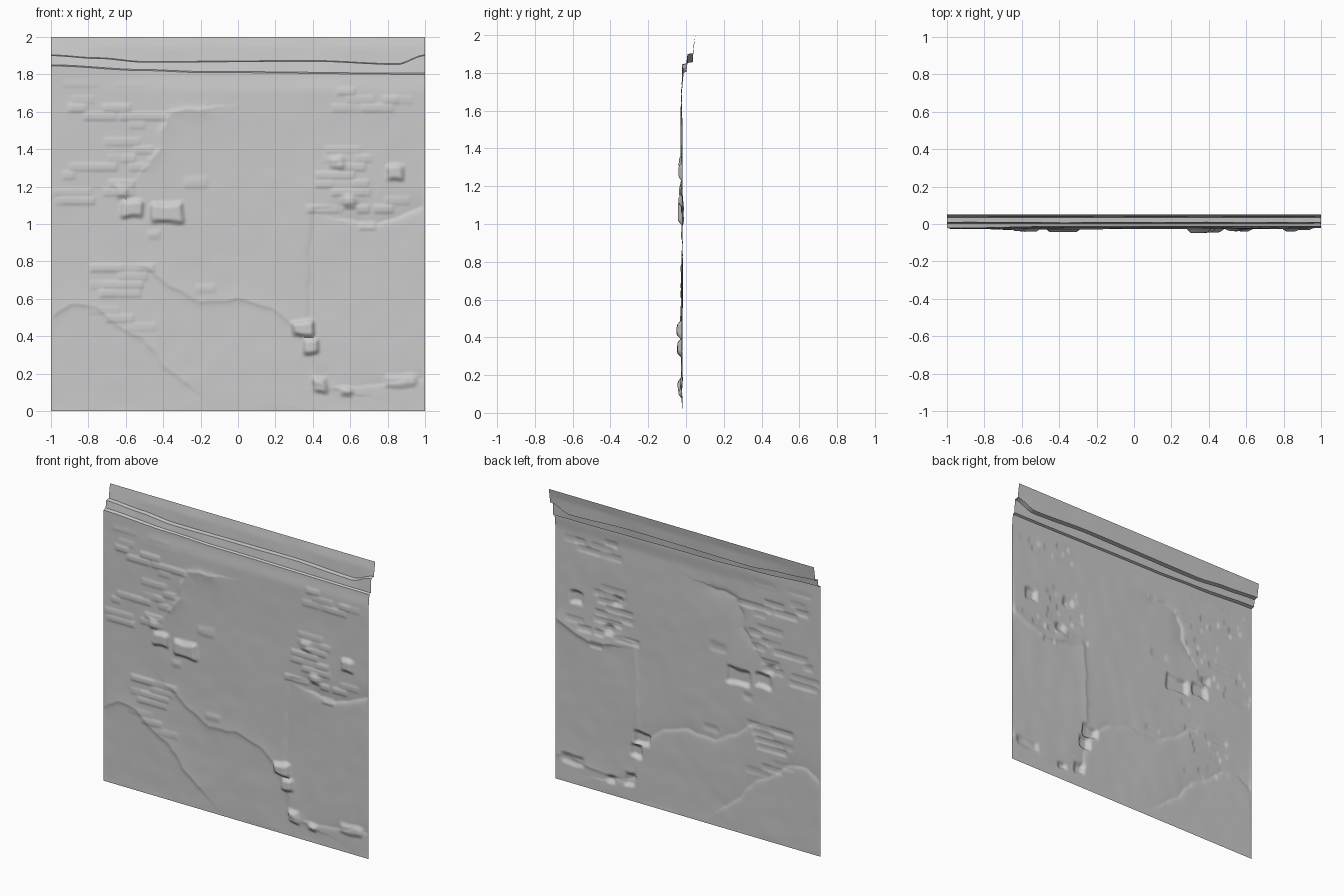
import bpy, math, random
from mathutils import Vector, noise

random.seed(4)
cube = bpy.data.objects.get("Cube")
if cube:
    bpy.data.objects.remove(cube)

COLS, ROWS = 230, 230
WALL_Y = -0.021


def smooth(t):
    t = max(0.0, min(1.0, t))
    return t * t * (3 - 2 * t)


def along(points, x):
    """Height of a wavy ledge line at x."""
    for (x0, z0), (x1, z1) in zip(points, points[1:]):
        if x <= x1:
            return z0 + (z1 - z0) * smooth((x - x0) / (x1 - x0))
    return points[-1][1]


# Ledge lines of the cornice
lower_ledge = [(-1, 1.845), (-.5, 1.82), (-.2, 1.81), (1, 1.8)]
upper_ledge = [(-1, 1.9), (-.75, 1.885), (-.5, 1.865), (.4, 1.87), (.85, 1.853), (1, 1.9)]

# Protruding stones: x, z, half width, half height, depth
stones = [
    (-.38, 1.06, .08, .05, .022), (-.565, 1.08, .05, .04, .02),
    (.35, .44, .05, .035, .025), (.39, .35, .035, .04, .022),
    (.44, .14, .03, .04, .02), (.58, .1, .03, .02, .015),
    (.84, 1.27, .04, .035, .02), (.53, 1.33, .03, .03, .013),
    (.59, 1.12, .03, .03, .015), (.87, .16, .08, .03, .012),
    (-.23, 1.22, .06, .025, .004), (-.17, .65, .055, .02, .004),
    (-.45, .94, .035, .02, .005), (-.62, 1.17, .03, .03, .012),
]

# Broken plaster edges: raised amount and path
edges = [
    (.009, [(-.18, 1.62), (-.36, 1.6), (-.41, 1.5), (-.42, 1.4), (-.47, 1.34)]),
    (.006, [(-1, .5), (-.9, .57), (-.76, .56), (-.65, .46), (-.5, .38), (-.4, .25), (-.28, .15)]),
    (.006, [(-.45, .73), (-.36, .67), (-.2, .58), (0, .6), (.18, .55), (.3, .46), (.38, .32), (.42, .15), (.6, .1)]),
    (-.005, [(.54, 1.1), (.42, 1.08), (.39, .95), (.37, .5)]),
    (-.009, [(.6, 1.02), (.75, 1.0), (.85, 1.04), (1, 1.1)]),
    (-.005, [(.55, .13), (.8, .15), (.9, .18), (1, .17)]),
]

# Exposed brick patches: centre x, z, half width, half height, number
patches = [
    (-.7, 1.68, .2, .1, 8), (-.57, 1.45, .13, .15, 12), (-.78, 1.23, .18, .1, 16),
    (-.6, .62, .12, .17, 16), (.7, 1.67, .2, .08, 9),
    (.56, 1.24, .11, .17, 20), (.75, 1.05, .12, .06, 4),
]
bricks = []
for px, pz, pw, ph, count in patches:
    for i in range(count):
        course = round((pz + random.uniform(-ph, ph)) / .045) * .045
        bricks.append((px + random.uniform(-pw, pw), course,
                       random.uniform(.03, .09), .02, random.uniform(.002, .006)))


def block(x, z, part, soft):
    """Rounded box height at a point."""
    bx, bz, w, h, depth = part
    dx, dz = abs(x - bx), abs(z - bz)
    if dx > w + soft or dz > h + soft:
        return 0.0
    return depth * smooth((w + soft - dx) / (2 * soft)) * smooth((h + soft - dz) / (2 * soft))


def edge_height(p, amount, path):
    """Plaster lip: abrupt on one side of the path, fading on the other."""
    best, side = 9.0, 1.0
    for a, b in zip(path, path[1:]):
        d = Vector(b) - Vector(a)
        off = p - Vector(a)
        t = max(0.0, min(1.0, off.dot(d) / d.length_squared))
        dist = (off - d * t).length
        if dist < best:
            best, side = dist, d.x * off.y - d.y * off.x
    reach = .07 if side > 0 else .012
    return amount * math.exp(-best / reach)


def relief(x, z):
    """How far the wall stands forward at a point."""
    p = Vector((x, z))
    wobble = noise.noise_vector(Vector((x * 11, z * 11, 0))) * .015
    q = p + wobble.xy
    height = .003 * noise.noise(Vector((x * 2.5, z * 2.5, 3)))
    height += .0012 * noise.noise(Vector((x * 9, z * 9, 7)))
    for amount, path in edges:
        height += edge_height(q, amount, path)
    height += max(block(x, z, b, .009) for b in bricks)
    height += max(block(q.x, q.y, s, .018) for s in stones)
    fade = smooth(z / .03) * smooth((1.79 - z) / .1) * smooth((1 - abs(x)) / .02)
    return max(-.012, min(.028, height)) * fade


def column(x):
    """One upright strip of the sheet: wall, then the stepped cornice."""
    za, zb = along(lower_ledge, x), along(upper_ledge, x)
    lean = .008 * smooth((x + .9) / .5)
    strip = []
    for j in range(ROWS + 1):
        z = za * j / ROWS
        y = WALL_Y + lean * smooth((z - 1.7) / .11)
        strip.append((x, y - relief(x, z), z))
    wave = .003 * noise.noise(Vector((x * 4, 5, 1)))
    corners = [(strip[-1][1], za), (.002, za + .006), (.008 + wave, zb),
               (.036, zb + .004), (.041 + wave, 1.945), (.05, 2.0)]
    for (y0, z0), (y1, z1) in zip(corners, corners[1:]):
        for k in range(1, 5):
            t = k / 4
            strip.append((x, y0 + (y1 - y0) * t, z0 + (z1 - z0) * t))
    return strip


# Sheet mesh from the strips
verts = []
for i in range(COLS + 1):
    strip = column(-1 + 2 * i / COLS)
    verts += strip
n = len(strip)
faces = [(i * n + j, (i + 1) * n + j, (i + 1) * n + j + 1, i * n + j + 1)
         for i in range(COLS) for j in range(n - 1)]
mesh = bpy.data.meshes.new("plaster_wall")
mesh.from_pydata(verts, [], faces)
wall = bpy.data.objects.new("plaster_wall", mesh)
bpy.context.collection.objects.link(wall)

# Pale grey plaster
plaster = bpy.data.materials.new("pale_grey_plaster")
plaster.use_nodes = True
grey = (.6, .6, .6, 1)
plaster.diffuse_color = grey
plaster.node_tree.nodes["Principled BSDF"].inputs["Base Color"].default_value = grey
mesh.materials.append(plaster)

bpy.ops.object.select_all(action='DESELECT')
wall.select_set(True)
bpy.context.view_layer.objects.active = wall
bpy.ops.object.shade_smooth_by_angle(angle=math.radians(45))
